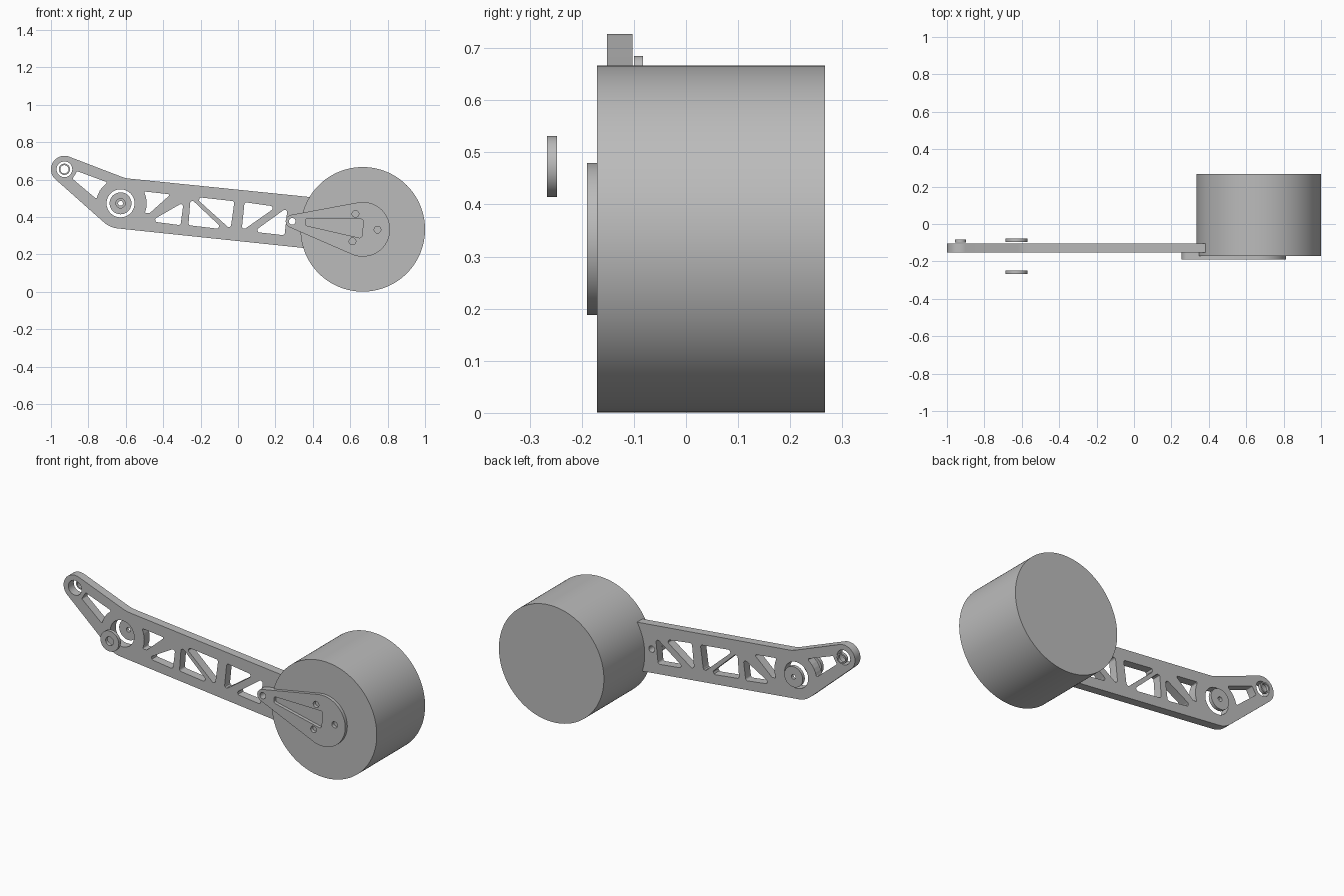
import bpy, bmesh
from math import cos, sin, tan, pi, radians
from mathutils import Vector

cube = bpy.data.objects.get("Cube")
if cube:
    bpy.data.objects.remove(cube, do_unlink=True)

grey = bpy.data.materials.new("plain_grey")
grey.use_nodes = True
GREY = (0.5, 0.5, 0.5, 1)
grey.diffuse_color = GREY
grey.node_tree.nodes["Principled BSDF"].inputs["Base Color"].default_value = GREY


def arc(centre, r, a0, a1, n=16):
    """Points along an arc, angles in degrees."""
    angles = [radians(a0 + (a1 - a0) * i / n) for i in range(n + 1)]
    return [(centre[0] + r * cos(a), centre[1] + r * sin(a)) for a in angles]


def circle(centre, r, n=48):
    return arc(centre, r, 0, 360, n)[:-1]


def rounded(points, r=0.012, n=5):
    """Polygon with every corner filleted."""
    out = []
    for i, p in enumerate(points):
        p = Vector(p)
        a = (Vector(points[i - 1]) - p).normalized()
        b = (Vector(points[(i + 1) % len(points)]) - p).normalized()
        half = a.angle(b) / 2
        reach = r / tan(half)
        mid = p + (a + b).normalized() * (r / sin(half))
        start, end = p + a * reach - mid, p + b * reach - mid
        for k in range(n + 1):
            v = start.lerp(end, k / n).normalized() * r
            out.append(tuple(mid + v))
    return out


def plate(name, loops, y0, y1):
    """Extrude an outline with holes, drawn in x and z, from y0 to y1."""
    curve = bpy.data.curves.new(name, 'CURVE')
    curve.dimensions = '2D'
    curve.fill_mode = 'BOTH'
    curve.extrude = (y1 - y0) / 2
    for loop in loops:
        spline = curve.splines.new('POLY')
        spline.points.add(len(loop) - 1)
        for point, (x, z) in zip(spline.points, loop):
            point.co = (x, z, 0, 1)
        spline.use_cyclic_u = True
    obj = bpy.data.objects.new(name, curve)
    bpy.context.collection.objects.link(obj)
    obj.location.y = (y0 + y1) / 2
    obj.rotation_euler.x = pi / 2
    bpy.ops.object.select_all(action='DESELECT')
    obj.select_set(True)
    bpy.context.view_layer.objects.active = obj
    bpy.ops.object.convert(target='MESH')
    obj = bpy.context.view_layer.objects.active
    bm = bmesh.new()
    bm.from_mesh(obj.data)
    bmesh.ops.remove_doubles(bm, verts=bm.verts, dist=0.0002)
    bmesh.ops.recalc_face_normals(bm, faces=bm.faces)
    bm.to_mesh(obj.data)
    bm.free()
    obj.data.materials.clear()
    obj.data.materials.append(grey)
    bpy.ops.object.shade_smooth_by_angle(angle=radians(30))
    return obj


TIP, PIVOT = (-0.928, 0.655), (-0.628, 0.473)
PIN, HUB = (0.29, 0.377), (0.667, 0.334)

# Wheel drum
plate("wheel", [circle(HUB, 0.333, 128)], -0.171, 0.267)

# Truss arm: outline, bearing holes, windows beside the pivot, triangular windows
outline = (arc(TIP, 0.072, 69, 228.5, 24) + arc(PIVOT, 0.135, 228.5, 264, 10)
           + [(0.45, 0.224), (0.45, 0.5)]
           + [(-0.57, 0.604), (-0.596, 0.607), (-0.62, 0.614)])
tip_window = rounded([(-0.86, 0.645), (-0.70, 0.586)]
                     + arc(PIVOT, 0.13, 127, 170, 4) + [(-0.885, 0.604)], 0.006)
pivot_window = rounded(arc(PIVOT, 0.14, -22, 27, 4)
                       + [(-0.36, 0.521), (-0.473, 0.42)], 0.006)
triangles = [
    [(-0.291, 0.479), (-0.307, 0.356), (-0.468, 0.377)],
    [(-0.254, 0.50), (-0.078, 0.334), (-0.265, 0.356)],
    [(-0.233, 0.508), (-0.019, 0.484), (-0.04, 0.334)],
    [(0.035, 0.479), (0.206, 0.455), (0.019, 0.324)],
    [(0.265, 0.452), (0.249, 0.302), (0.083, 0.321)],
]
plate("truss_arm", [outline, circle(TIP, 0.042), circle(PIVOT, 0.075),
                    circle(PIN, 0.018, 24), tip_window, pivot_window]
      + [rounded(t) for t in triangles], -0.152, -0.103)

# Teardrop hub plate with pocket and screw holes
teardrop = arc(HUB, 0.146, -113.4, 100.6, 48) + arc(PIN, 0.035, 100.6, 246.6, 20)
pocket = rounded([(0.36, 0.391), (0.672, 0.388), (0.661, 0.286), (0.36, 0.355)])
screws = [circle(c, 0.018, 24) for c in [(0.628, 0.417), (0.746, 0.332), (0.612, 0.27)]]
plate("hub_plate", [teardrop, pocket, circle(PIN, 0.018, 24)] + screws, -0.19, -0.152)

# Loose washers at the pivot and the tip
for name, centre, r, hole, y0, y1 in [
        ("front_pivot_washer", PIVOT, 0.0585, 0.025, -0.267, -0.248),
        ("back_pivot_washer", PIVOT, 0.0585, 0.013, -0.096, -0.077),
        ("tip_washer", TIP, 0.03, 0.022, -0.1, -0.083)]:
    plate(name, [circle(centre, r), circle(centre, hole, 32)], y0, y1)
